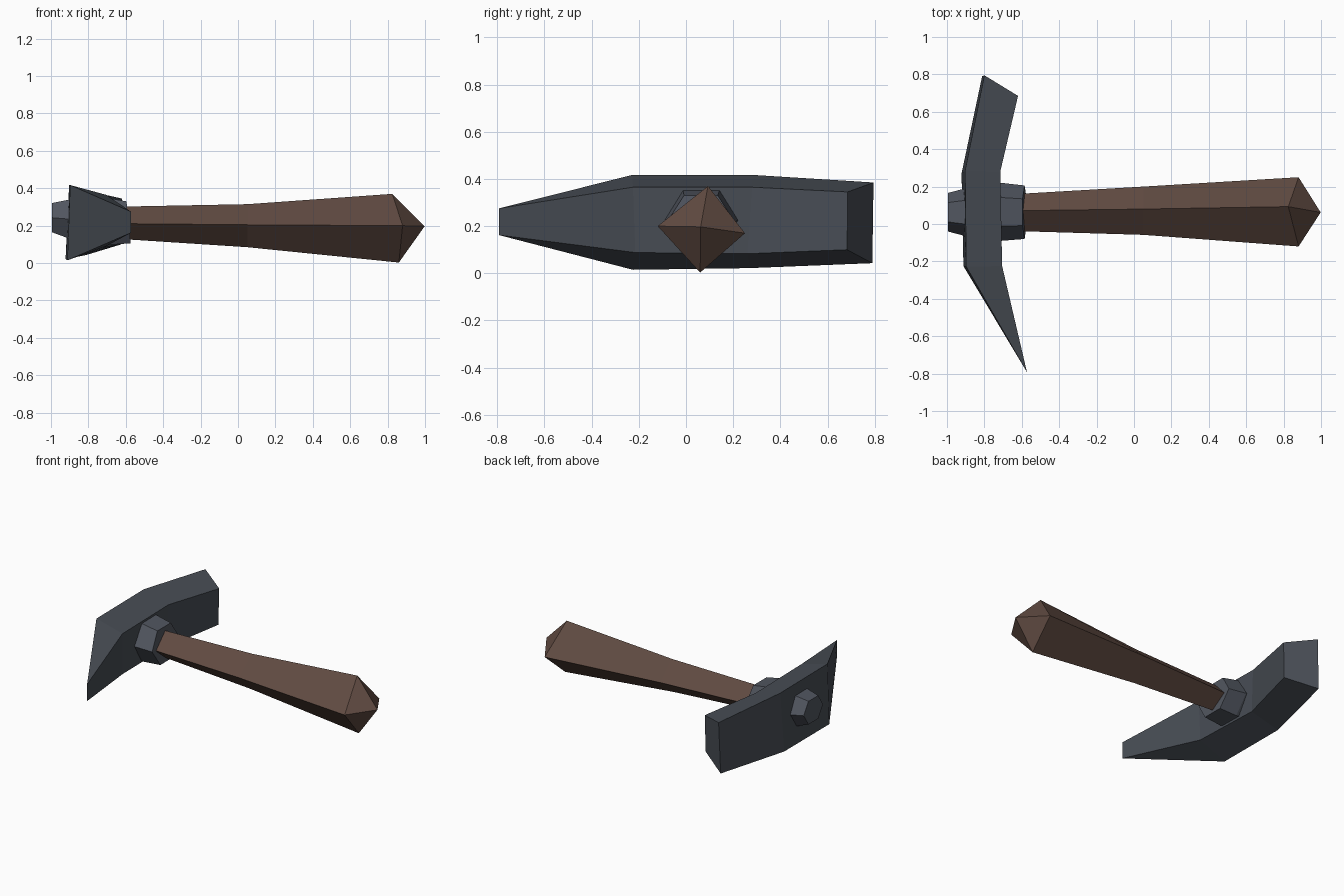
import bpy, bmesh, math

if "Cube" in bpy.data.objects:
    bpy.data.objects.remove(bpy.data.objects["Cube"])


def material(name, rgb):
    m = bpy.data.materials.new(name)
    m.diffuse_color = (*rgb, 1.0)
    m.use_nodes = True
    m.node_tree.nodes["Principled BSDF"].inputs["Base Color"].default_value = m.diffuse_color
    return m


def loft(name, rings, mat, tip=None):
    """Skin a list of equal-sized rings, capping both ends (or closing on a tip)."""
    bm = bmesh.new()
    loops = [[bm.verts.new(p) for p in ring] for ring in rings]
    n = len(loops[0])
    for a, b in zip(loops, loops[1:]):
        for i in range(n):
            j = (i + 1) % n
            bm.faces.new((a[i], a[j], b[j], b[i]))
    bm.faces.new(loops[0])
    if tip:
        t = bm.verts.new(tip)
        for i in range(n):
            bm.faces.new((loops[-1][i], loops[-1][(i + 1) % n], t))
    else:
        bm.faces.new(loops[-1])
    # merge the collapsed chisel edge
    bmesh.ops.remove_doubles(bm, verts=bm.verts, dist=0.0005)
    bmesh.ops.dissolve_degenerate(bm, edges=bm.edges, dist=0.0005)
    bmesh.ops.recalc_face_normals(bm, faces=bm.faces)
    me = bpy.data.meshes.new(name)
    bm.to_mesh(me)
    bm.free()
    me.materials.append(mat)
    ob = bpy.data.objects.new(name, me)
    bpy.context.collection.objects.link(ob)
    return ob


iron = material("dark iron", (0.064, 0.074, 0.09))
steel = material("collar steel", (0.082, 0.092, 0.115))
wood = material("brown wood", (0.118, 0.07, 0.054))

# Handle: flaring diamond section ending in a blunt point (top, front, bottom, back)
handle_rings = [
    [(-0.72, 0.07, 0.30), (-0.72, -0.035, 0.212), (-0.72, 0.06, 0.135), (-0.72, 0.155, 0.21)],
    [(0.05, 0.08, 0.315), (0.05, -0.058, 0.205), (0.05, 0.062, 0.085), (0.05, 0.20, 0.20)],
    [(0.825, 0.093, 0.37), (0.88, -0.12, 0.20), (0.86, 0.06, 0.003), (0.88, 0.25, 0.17)],
]
loft("handle", handle_rings, wood, tip=(0.998, 0.062, 0.197))

# Pick head: outer top, outer bottom, inner bottom, inner top at each station
head_rings = [
    [(-0.572, -0.793, 0.275), (-0.572, -0.793, 0.162), (-0.572, -0.793, 0.162), (-0.572, -0.793, 0.275)],
    [(-0.897, -0.228, 0.417), (-0.912, -0.225, 0.015), (-0.71, -0.215, 0.088), (-0.705, -0.225, 0.365)],
    [(-0.903, 0.285, 0.417), (-0.922, 0.27, 0.022), (-0.722, 0.26, 0.083), (-0.715, 0.28, 0.365)],
    [(-0.80, 0.795, 0.385), (-0.812, 0.79, 0.043), (-0.625, 0.683, 0.10), (-0.62, 0.685, 0.345)],
]
loft("pick_head", head_rings, iron)


# Collar: hexagonal boss through the head
def hexagon(x, ry, rz, cy, cz, lean=0.0):
    pts = []
    for k in range(6):
        a = math.radians(60 * k)
        z = rz * math.sin(a) / math.sin(math.radians(60))
        pts.append((x - lean * z, cy + ry * math.cos(a), cz + z))
    return pts


loft("collar", [
    hexagon(-0.995, 0.103, 0.078, 0.063, 0.243),
    hexagon(-0.90, 0.128, 0.105, 0.063, 0.235),
    hexagon(-0.71, 0.155, 0.128, 0.065, 0.225, 0.1),
    hexagon(-0.585, 0.143, 0.112, 0.063, 0.218, 0.1),
], steel)
